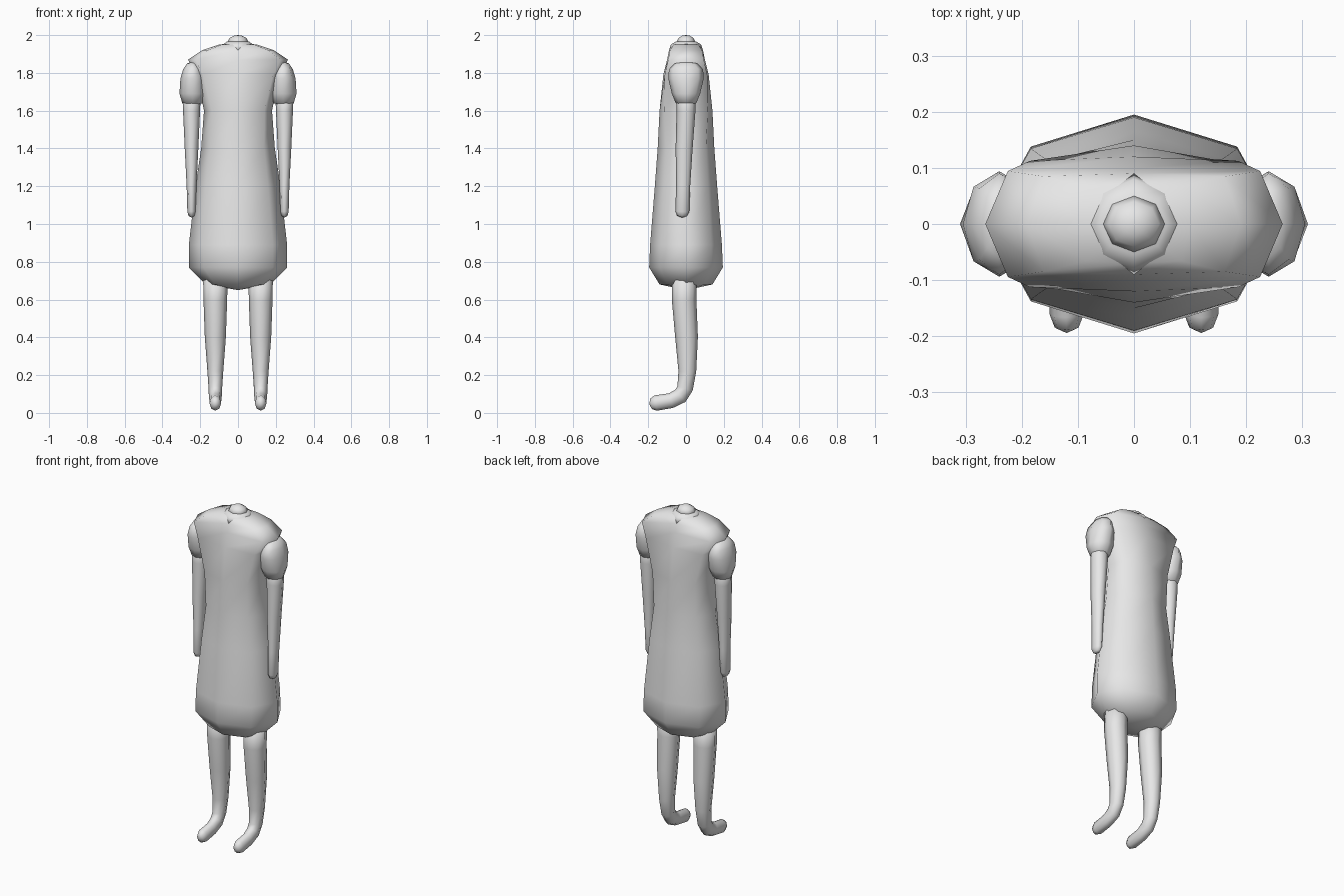
import bpy, bmesh, math
from mathutils import Vector

cube = bpy.data.objects.get("Cube")
if cube:
    bpy.data.objects.remove(cube)

grey = bpy.data.materials.new("light_grey")
grey.use_nodes = True
colour = (.8, .8, .8, 1)
grey.diffuse_color = colour
grey.node_tree.nodes["Principled BSDF"].inputs["Base Color"].default_value = colour

SIDES = 8


def ring(centre, across, depth, boxy=0):
    """Octagon around a centre; boxy pushes its diagonal corners outwards."""
    points = []
    for i in range(SIDES):
        angle = math.tau * i / SIDES
        grow = boxy if i % 2 else 0
        points.append(centre + across * math.cos(angle) * (1 + grow / 5)
                      + depth * math.sin(angle) * (1 + grow / 3))
    return points


def skin(name, rings, start, end):
    """Join the rings with smooth faces and close both ends on a tip."""
    bm = bmesh.new()
    loops = [[bm.verts.new(point) for point in points] for points in rings]
    first, last = bm.verts.new(start), bm.verts.new(end)
    for i in range(SIDES):
        j = (i + 1) % SIDES
        for low, high in zip(loops, loops[1:]):
            bm.faces.new((low[i], low[j], high[j], high[i]))
        bm.faces.new((loops[0][j], loops[0][i], first))
        bm.faces.new((loops[-1][i], loops[-1][j], last))
    bmesh.ops.recalc_face_normals(bm, faces=bm.faces)
    for face in bm.faces:
        face.smooth = True
    mesh = bpy.data.meshes.new(name)
    bm.to_mesh(mesh)
    bm.free()
    mesh.materials.append(grey)
    bpy.context.collection.objects.link(bpy.data.objects.new(name, mesh))


def shell(name, x, bottom, top, profile, boxy_from=2, boxy_to=3):
    """Upright body from (height, half width, half depth) rows."""
    rings = []
    for z, width, depth in profile:
        boxy = min(max((z - boxy_from) / (boxy_to - boxy_from), 0), 1)
        rings.append(ring(Vector((x, 0, z)), Vector((width, 0, 0)),
                          Vector((0, depth, 0)), boxy))
    skin(name, rings, (x, 0, bottom), (x, 0, top))


def limb(name, x, path, narrowing):
    """Round tube through (y, height, radius) rows with a rounded far end."""
    sideways = Vector((1, 0, 0))
    centres = [Vector((x, y, z)) for y, z, radius in path]
    last = len(path) - 1
    rings = []
    for i, centre in enumerate(centres):
        along = (centres[min(i + 1, last)] - centres[max(i - 1, 0)]).normalized()
        radius = path[i][2]
        across = sideways * radius * (1 - narrowing * i / last)
        depth = along.cross(sideways) * radius
        rings.append(ring(centre, across, depth))
    # The final direction and radius also shape the rounded tip
    rings.append(ring(centre + along * radius * .6, across * .7, depth * .7))
    skin(name, rings, centres[0], centre + along * radius * .85)


# Dress, rounded at the hem and boxy at the shoulders
shell("dress", 0, .65, 1.96, [
    (.68, .17, .14),
    (.77, .26, .195),
    (.89, .26, .19),
    (1.2, .225, .165),
    (1.4, .195, .15),
    (1.6, .18, .14),
    (1.79, .22, .12),
    (1.87, .265, .1),
    (1.92, .19, .09),
    (1.95, .1, .07),
], boxy_from=1.4, boxy_to=1.8)

# Flat collar with the neck stub rising out of it
shell("collar", 0, 1.9, 1.97, [
    (1.92, .09, .09), (1.95, .08, .08), (1.965, .06, .055)])
shell("neck", 0, 1.93, 2, [
    (1.94, .045, .04), (1.965, .055, .05), (1.985, .045, .04), (1.997, .02, .02)])

for label, side in (("left", 1), ("right", -1)):
    # Puffed sleeve
    shell(label + "_sleeve", side * .24, 1.625, 1.86, [
        (1.64, .055, .055),
        (1.69, .07, .075),
        (1.77, .065, .094),
        (1.82, .05, .09),
        (1.85, .03, .06),
    ])
    # Arm tapering to a slim hand
    limb(label + "_arm", side * .246, [
        (0, 1.72, .05),
        (0, 1.6, .05),
        (-.01, 1.4, .045),
        (-.015, 1.2, .037),
        (-.02, 1.065, .037),
    ], narrowing=.4)
    # Leg bending forward into the foot
    limb(label + "_leg", side * .12, [
        (-.01, .74, .065),
        (-.01, .6, .065),
        (.003, .4, .06),
        (.007, .22, .047),
        (-.005, .13, .042),
        (-.03, .09, .042),
        (-.08, .065, .04),
        (-.16, .052, .041),
    ], narrowing=.25)
